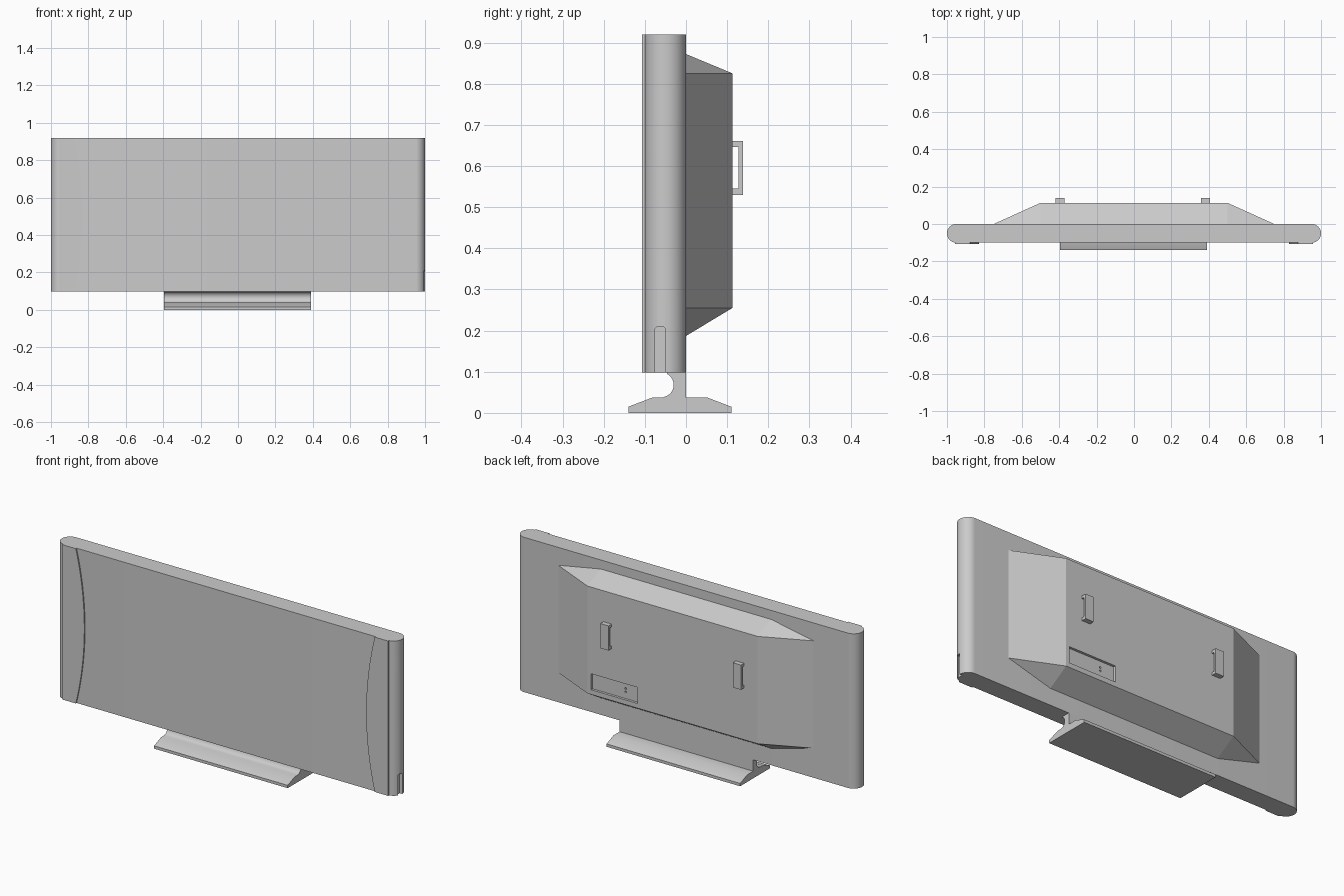
import bpy, bmesh
from math import sin, cos, pi, radians
from mathutils import Vector

cube = bpy.data.objects.get("Cube")
if cube:
    bpy.data.objects.remove(cube, do_unlink=True)

grey = bpy.data.materials.new("plain_grey")
grey.use_nodes = True
grey.diffuse_color = (0.6, 0.6, 0.6, 1)
grey.node_tree.nodes["Principled BSDF"].inputs["Base Color"].default_value = grey.diffuse_color


def add_object(name, bm, smooth=False):
    bmesh.ops.recalc_face_normals(bm, faces=bm.faces)
    mesh = bpy.data.meshes.new(name)
    bm.to_mesh(mesh)
    bm.free()
    mesh.materials.append(grey)
    obj = bpy.data.objects.new(name, mesh)
    bpy.context.collection.objects.link(obj)
    if smooth:
        shade(obj)
    return obj


def shade(obj):
    bpy.ops.object.select_all(action='DESELECT')
    obj.select_set(True)
    bpy.context.view_layer.objects.active = obj
    bpy.ops.object.shade_smooth_by_angle(angle=radians(30))


def prism(name, profile, axis, start, end, smooth=False):
    """Extrude a closed 2D profile along an axis; profile holds the other two coordinates in order."""
    bm = bmesh.new()
    points = []
    for p in profile:
        p = list(p)
        p.insert(axis, start)
        points.append(bm.verts.new(p))
    face = bm.faces.new(points)
    step = Vector((0, 0, 0))
    step[axis] = end - start
    moved = bmesh.ops.extrude_face_region(bm, geom=[face])["geom"]
    bmesh.ops.translate(bm, vec=step, verts=[v for v in moved if isinstance(v, bmesh.types.BMVert)])
    return add_object(name, bm, smooth)


def box(name, x, y, z):
    return prism(name, [(x[0], y[0]), (x[1], y[0]), (x[1], y[1]), (x[0], y[1])], 2, z[0], z[1])


def arc(cx, cy, radius, a0, a1, n):
    return [(cx + radius * cos(a0 + (a1 - a0) * i / n), cy + radius * sin(a0 + (a1 - a0) * i / n))
            for i in range(n + 1)]


def cut(obj, cutter):
    mod = obj.modifiers.new("cut", 'BOOLEAN')
    mod.operation, mod.solver, mod.object = 'DIFFERENCE', 'EXACT', cutter
    bpy.context.view_layer.objects.active = obj
    bpy.ops.object.modifier_apply(modifier=mod.name)
    bpy.data.objects.remove(cutter, do_unlink=True)


LOW, HIGH = 0.098, 0.92

# Screen body with fully rounded ends, and a socket recess low on the left end
ends = arc(0.95, -0.05, 0.05, -pi / 2, pi / 2, 24) + arc(-0.95, -0.05, 0.05, pi / 2, 3 * pi / 2, 24)
body = prism("screen_body", ends, 2, LOW, HIGH)
slot = [(-0.075, 0), (-0.05, 0), (-0.05, 0.205), (-0.055, 0.21), (-0.07, 0.21), (-0.075, 0.205)]
cut(body, prism("slot_cutter", slot, 0, 0.985, 1.05))
shade(body)

# Raised speaker panels with bowed inner edges
for side, label in ((1, "left"), (-1, "right")):
    bow = []
    for i in range(25):
        t = i / 24
        bow.append((side * (0.878 - 0.05 * (1 - (2 * t - 1) ** 2)), LOW + (HIGH - LOW) * t))
    outline = bow + [(side * 0.957, HIGH), (side * 0.957, LOW)]
    prism(label + "_speaker_panel", outline, 1, -0.107, -0.099)

# Back housing: flat rear plate sloping out to an eight-sided base
bm = bmesh.new()
for x in (-0.5, 0.5):
    for point in ((x, 0, 0.187), (x, 0, 0.872), (x, 0.113, 0.255), (x, 0.113, 0.825),
                  (x * 1.5, 0, 0.255), (x * 1.5, 0, 0.825)):
        bm.verts.new(point)
bmesh.ops.convex_hull(bm, input=bm.verts)
bmesh.ops.dissolve_limit(bm, angle_limit=0.01, verts=bm.verts, edges=bm.edges)
housing = add_object("back_housing", bm)

# Connector recess with two small sockets
cut(housing, box("recess_cutter", (0.205, 0.48), (0.1, 0.2), (0.28, 0.365)))
for z in (0.315, 0.333):
    cut(housing, prism("socket_cutter", arc(0.285, z, 0.005, 0, 2 * pi * 11 / 12, 11), 1, 0.09, 0.15))

# Rear carrying brackets
bracket = [(0.112, 0.53), (0.139, 0.53), (0.139, 0.661), (0.112, 0.661),
           (0.112, 0.646), (0.127, 0.646), (0.127, 0.545), (0.112, 0.545)]
for x, label in ((0.382, "left"), (-0.396, "right")):
    prism(label + "_bracket", bracket, 0, x - 0.024, x + 0.024)

# Stand: wedge foot with a scooped neck
stand = [(-0.14, 0), (0.11, 0), (0.11, 0.015), (0.05, 0.038), (0, 0.038), (0, 0.1), (-0.047, 0.1)]
stand += arc(-0.06, 0.068, 0.03, 1.1, -1.1, 16) + [(-0.055, 0.038), (-0.08, 0.038), (-0.14, 0.015)]
prism("stand", stand, 0, -0.395, 0.39, smooth=True)
